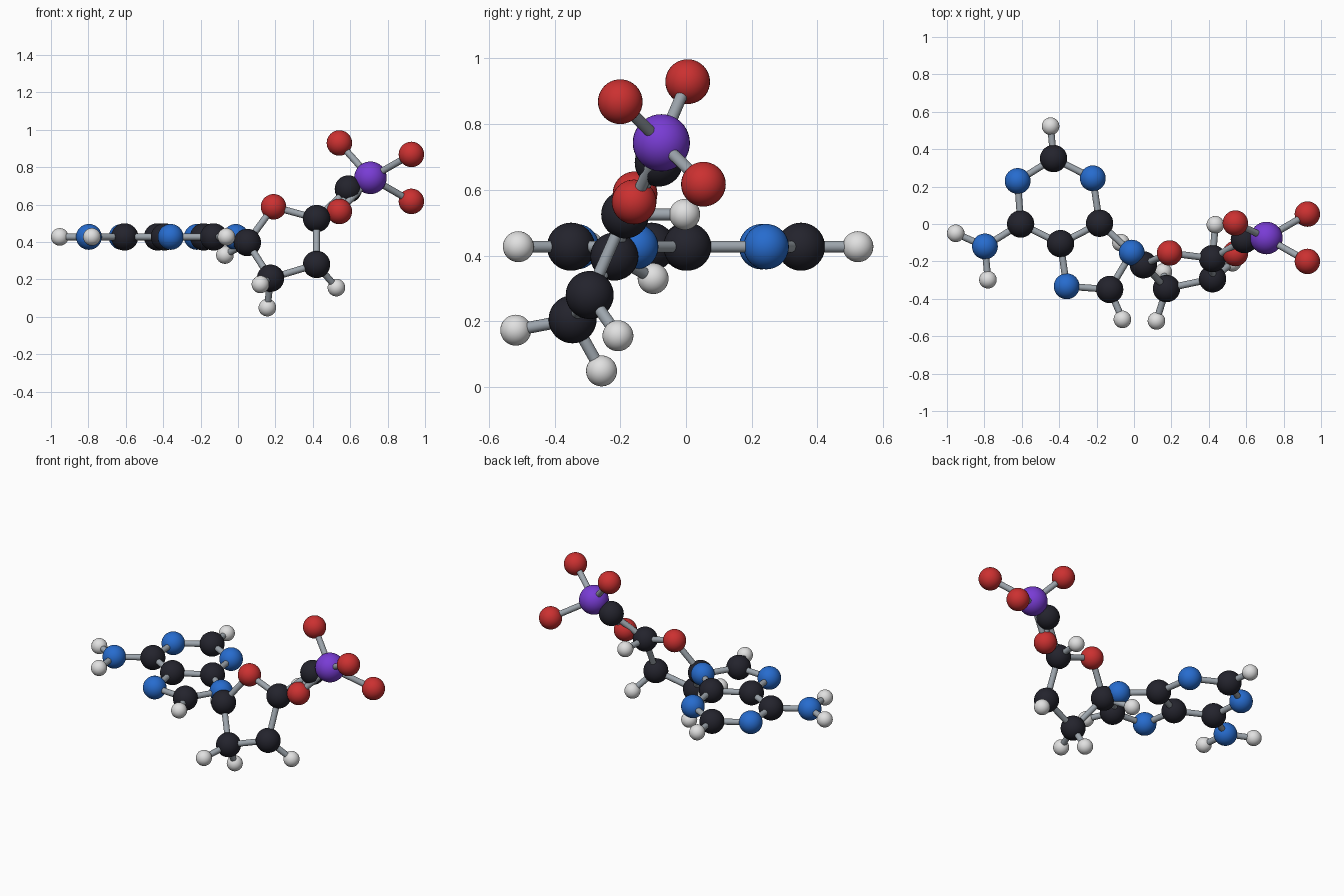
import bpy
from mathutils import Vector

cube = bpy.data.objects.get("Cube")
if cube:
    bpy.data.objects.remove(cube, do_unlink=True)


def material(name, colour):
    mat = bpy.data.materials.new(name)
    mat.use_nodes = True
    mat.diffuse_color = (*colour, 1)
    shader = next(n for n in mat.node_tree.nodes if n.type == "BSDF_PRINCIPLED")
    shader.inputs["Base Color"].default_value = (*colour, 1)
    shader.inputs["Roughness"].default_value = 0.5
    return mat


# Ball radius and colour of each element
KINDS = {
    "carbon": (0.073, material("charcoal", (0.017, 0.017, 0.026))),
    "nitrogen": (0.069, material("blue", (0.02, 0.15, 0.62))),
    "oxygen": (0.068, material("red", (0.6, 0.03, 0.03))),
    "phosphorus": (0.087, material("purple", (0.19, 0.045, 0.66))),
    "hydrogen": (0.047, material("pale grey", (0.75, 0.75, 0.75))),
}
BOND_RADIUS = 0.018
BOND_GREY = material("bond grey", (0.34, 0.38, 0.42))
FLAT = 0.427  # height of the planar double ring

atoms = {}


def atom(name, kind, x, y, z=FLAT):
    radius, mat = KINDS[kind]
    bpy.ops.mesh.primitive_uv_sphere_add(segments=32, ring_count=20, radius=radius, location=(x, y, z))
    ball = bpy.context.object
    ball.name = name + "_" + kind
    ball.data.materials.append(mat)
    bpy.ops.object.shade_smooth()
    atoms[name] = Vector((x, y, z))


def bond(first, second):
    a, b = atoms[first], atoms[second]
    axis = b - a
    bpy.ops.mesh.primitive_cylinder_add(vertices=20, radius=BOND_RADIUS, depth=axis.length, location=(a + b) / 2)
    rod = bpy.context.object
    rod.name = "bond_" + first + "_to_" + second
    rod.rotation_euler = axis.to_track_quat("Z", "Y").to_euler()
    rod.data.materials.append(BOND_GREY)
    bpy.ops.object.shade_smooth_by_angle()


def chain(names):
    parts = names.split()
    for first, second in zip(parts, parts[1:]):
        bond(first, second)


# Flat six-sided ring
atom("back", "carbon", -0.43, 0.35)
atom("back_left", "nitrogen", -0.22, 0.244)
atom("fuse_left", "carbon", -0.184, 0.004)
atom("fuse_right", "carbon", -0.393, -0.105)
atom("side", "carbon", -0.606, 0)
atom("back_right", "nitrogen", -0.622, 0.23)
atom("back_tip", "hydrogen", -0.446, 0.523)

# Amine branch
atom("amine", "nitrogen", -0.797, -0.12)
atom("amine_outer", "hydrogen", -0.953, -0.05)
atom("amine_front", "hydrogen", -0.781, -0.298)

# Flat five-sided ring
atom("front_right", "nitrogen", -0.36, -0.333)
atom("front", "carbon", -0.13, -0.35)
atom("link", "nitrogen", -0.012, -0.153)
atom("front_tip", "hydrogen", -0.062, -0.51)

# Upright sugar ring
atom("sugar_link", "carbon", 0.05, -0.218, 0.397)
atom("sugar_low", "carbon", 0.174, -0.345, 0.206)
atom("sugar_side", "carbon", 0.42, -0.293, 0.28)
atom("sugar_high", "carbon", 0.42, -0.185, 0.525)
atom("sugar_top", "oxygen", 0.19, -0.155, 0.588)
atom("sugar_link_tip", "hydrogen", -0.07, -0.1, 0.33)
atom("sugar_front_tip", "hydrogen", 0.12, -0.518, 0.173)
atom("sugar_bottom_tip", "hydrogen", 0.157, -0.257, 0.049)
atom("sugar_side_tip", "hydrogen", 0.526, -0.207, 0.156)
atom("sugar_back_tip", "hydrogen", 0.435, -0.004, 0.525)

# Phosphate group
atom("arm", "carbon", 0.59, -0.083, 0.683)
atom("hub", "phosphorus", 0.708, -0.075, 0.743)
atom("hub_upper", "oxygen", 0.542, 0.005, 0.929)
atom("hub_front", "oxygen", 0.927, -0.2, 0.868)
atom("hub_outer", "oxygen", 0.927, 0.053, 0.617)
atom("hub_lower", "oxygen", 0.542, -0.158, 0.563)

# Bonds, listed as chains of neighbours
for names in (
    "back back_left fuse_left fuse_right side back_right back back_tip",
    "side amine amine_outer",
    "amine amine_front",
    "fuse_right front_right front link fuse_left",
    "front front_tip",
    "link sugar_link sugar_low sugar_side sugar_high sugar_top sugar_link sugar_link_tip",
    "sugar_front_tip sugar_low sugar_bottom_tip",
    "sugar_side sugar_side_tip",
    "sugar_back_tip sugar_high arm hub_lower hub hub_upper",
    "hub_front hub hub_outer",
):
    chain(names)
